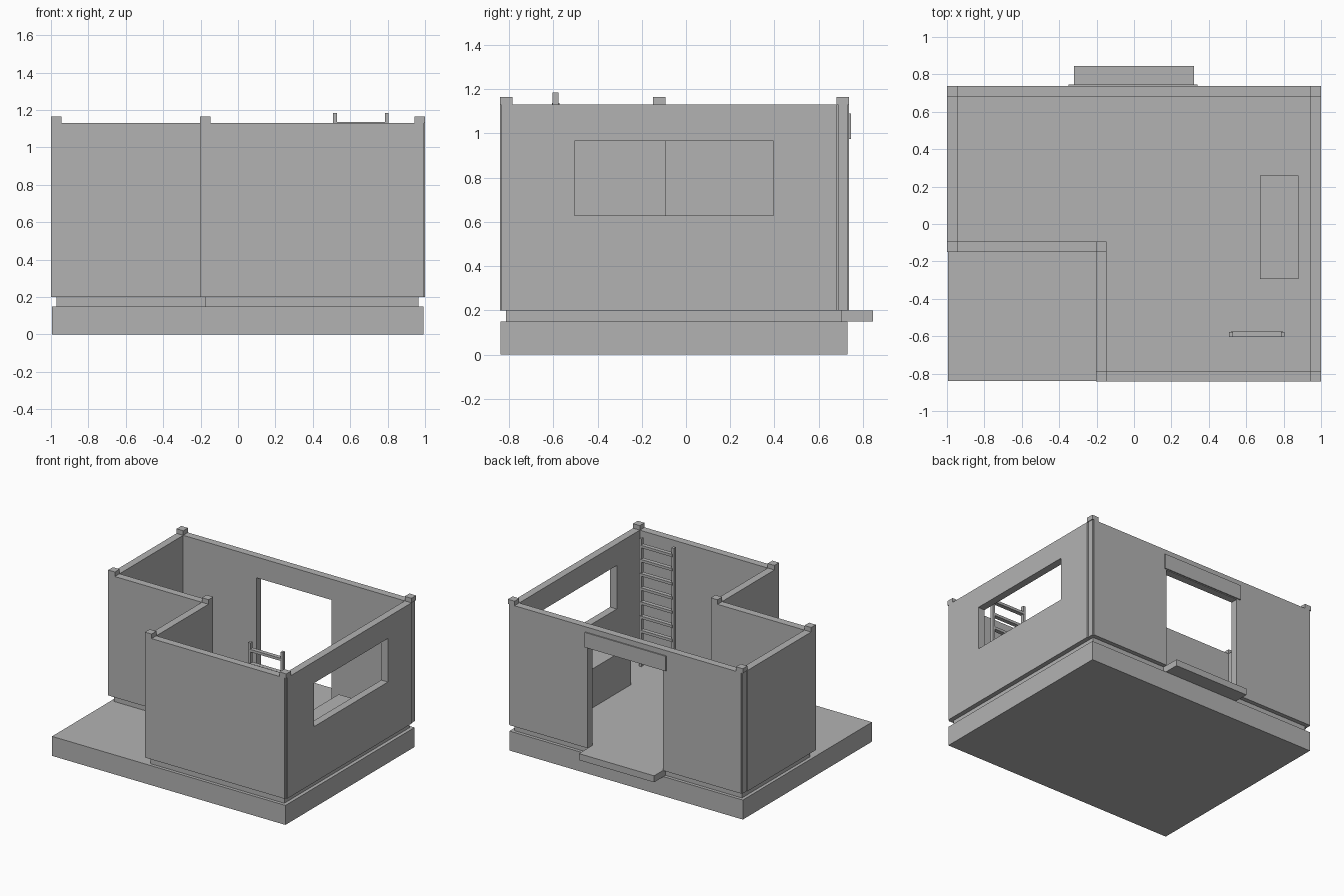
import bpy
import bmesh

old = bpy.data.objects.get("Cube")
if old:
    bpy.data.objects.remove(old, do_unlink=True)

grey = bpy.data.materials.new("plain_grey")
grey.use_nodes = True
grey.diffuse_color = (0.45, 0.45, 0.45, 1)
grey.node_tree.nodes["Principled BSDF"].inputs["Base Color"].default_value = (0.45, 0.45, 0.45, 1)


def finish(name, bm):
    bmesh.ops.recalc_face_normals(bm, faces=bm.faces)
    mesh = bpy.data.meshes.new(name)
    bm.to_mesh(mesh)
    bm.free()
    mesh.materials.append(grey)
    obj = bpy.data.objects.new(name, mesh)
    bpy.context.collection.objects.link(obj)
    return obj


def box(name, xs, ys, zs):
    """Box from its low and high limits on each axis."""
    bm = bmesh.new()
    bmesh.ops.create_cube(bm, size=1)
    for v in bm.verts:
        v.co = [lim[0] if c < 0 else lim[1] for c, lim in zip(v.co, (xs, ys, zs))]
    return finish(name, bm)


def prism(name, outline, z0, z1):
    """Flat outline raised to a solid."""
    bm = bmesh.new()
    face = bm.faces.new([bm.verts.new((x, y, z0)) for x, y in outline])
    top = bmesh.ops.extrude_face_region(bm, geom=[face])["geom"]
    for v in top:
        if isinstance(v, bmesh.types.BMVert):
            v.co.z = z1
    return finish(name, bm)


def cut(obj, xs, ys, zs):
    """Cut a box-shaped opening and discard the cutter."""
    cutter = box("cutter", xs, ys, zs)
    cutter.hide_render = True
    mod = obj.modifiers.new("opening", "BOOLEAN")
    mod.operation = "DIFFERENCE"
    mod.solver = "EXACT"
    mod.object = cutter
    bpy.context.view_layer.update()
    graph = bpy.context.evaluated_depsgraph_get()
    mesh = bpy.data.meshes.new_from_object(obj.evaluated_get(graph))
    obj.modifiers.clear()
    obj.data = mesh
    bpy.data.objects.remove(cutter, do_unlink=True)


# Main levels and wall lines
FLOOR, TOP, CAP = 0.2, 1.13, 1.165
T = 0.057
W, E, S, N = -1.0, 1.0, -0.842, 0.738
IX, IY = -0.203, -0.15
GAP = 0.015

# Ground slab, recessed L-shaped floor and door step
box("base_slab", (-0.995, 0.992), (-0.84, 0.73), (0, 0.15))
prism("floor_plate", [(-0.175, -0.815), (0.965, -0.815), (0.965, 0.705),
                      (-0.97, 0.705), (-0.97, -0.12), (-0.175, -0.12)], 0.15, FLOOR)
box("door_step", (-0.32, 0.32), (0.705, 0.845), (0.15, FLOOR))

# Walls, stopping just short of the outer corners
height = (FLOOR, TOP)
back = box("back_wall", (W + GAP, E - GAP), (N - T, N), height)
cut(back, (-0.32, 0.32), (N - 0.2, N + 0.2), (0.1, 0.97))
left = box("left_wall", (E - T, E), (S + GAP, N - T), height)
cut(left, (E - 0.2, E + 0.2), (-0.505, 0.395), (0.63, 0.965))
box("right_wall", (W, W + T), (IY + T, N - T), height)
box("front_wall", (IX + T, E - GAP), (S, S + T), height)
box("recess_back_wall", (W + T, IX), (IY, IY + T), height)
box("recess_side_wall", (IX, IX + T), (S + T, IY), height)

# Corner posts with raised caps
corners = {
    "front_left": (E - T, S), "back_left": (E - T, N - T),
    "back_right": (W, N - T), "recess_right": (W, IY),
    "recess_inner": (IX, IY), "front_inner": (IX, S),
}
for name, (x, y) in corners.items():
    d = 0.006 if name in ("front_left", "back_left", "back_right") else 0
    box(name + "_post", (x + d, x + T - d), (y + d, y + T - d), height)
    box(name + "_cap", (x, x + T), (y, y + T), (TOP, CAP))

# Panel over the door
box("door_sign_panel", (-0.35, 0.34), (N, N + 0.009), (0.975, 1.09))

# Low bench by the window
box("bench", (0.675, 0.88), (-0.295, 0.26), (FLOOR, 0.5))

# Ladder
for side, x in (("right", 0.508), ("left", 0.785)):
    box("ladder_rail_" + side, (x, x + 0.02), (-0.603, -0.577), (FLOOR, 1.185))
for i in range(9):
    z = 1.127 - 0.109 * i
    box("ladder_rung", (0.52, 0.793), (-0.605, -0.573), (z - 0.01, z + 0.01))
